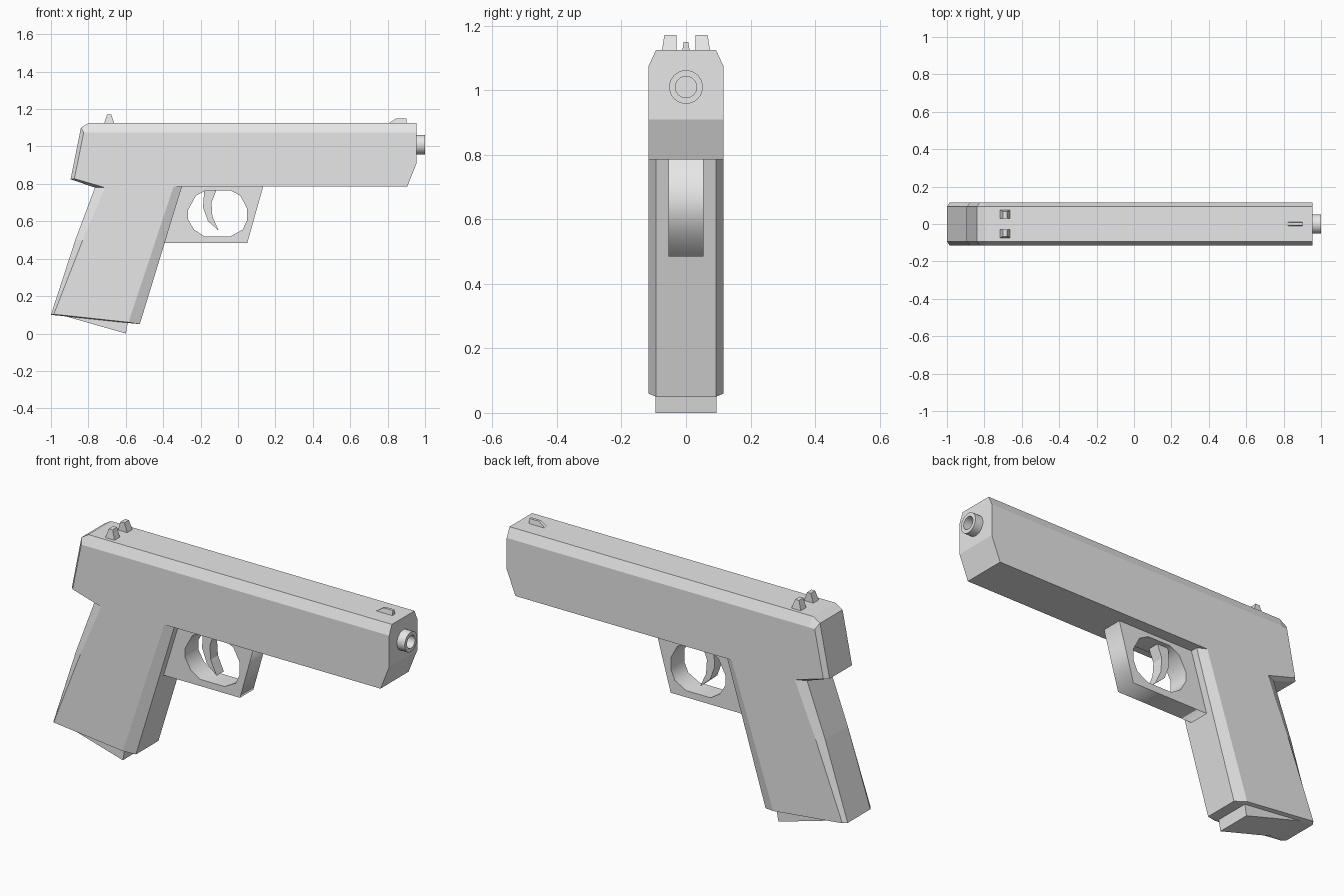
import bpy, bmesh, math

cube = bpy.data.objects.get("Cube")
if cube:
    bpy.data.objects.remove(cube, do_unlink=True)

grey = bpy.data.materials.new("light grey")
grey.use_nodes = True
COLOUR = (0.8, 0.8, 0.8, 1)
grey.diffuse_color = COLOUR
grey.node_tree.nodes["Principled BSDF"].inputs["Base Color"].default_value = COLOUR


def loft(name, rings, smooth=False):
    """Skin equal-length rings of points and cap both ends."""
    bm = bmesh.new()
    loops = [[bm.verts.new(p) for p in ring] for ring in rings]
    n = len(loops[0])
    for a, b in zip(loops, loops[1:]):
        for i in range(n):
            j = (i + 1) % n
            bm.faces.new((a[i], a[j], b[j], b[i]))
    bm.faces.new(loops[0])
    bm.faces.new(loops[-1])
    bmesh.ops.recalc_face_normals(bm, faces=bm.faces[:])
    mesh = bpy.data.meshes.new(name)
    bm.to_mesh(mesh)
    bm.free()
    mesh.materials.append(grey)
    ob = bpy.data.objects.new(name, mesh)
    bpy.context.collection.objects.link(ob)
    if smooth:
        bpy.ops.object.select_all(action='DESELECT')
        ob.select_set(True)
        bpy.context.view_layer.objects.active = ob
        bpy.ops.object.shade_smooth_by_angle(angle=math.radians(35))
    return ob


def ring(profile, y):
    return [(x, y, z) for x, z in profile]


def prism(name, profile, half):
    return loft(name, [ring(profile, -half), ring(profile, half)])


# Slide, frame and grip: outer profile, and the smaller side profile that
# leaves a chamfer along the top, the back and the grip
middle = [(0.955, 1.125), (0.955, 0.91), (0.905, 0.785), (-0.30, 0.785),
          (-0.525, 0.05), (-1.0, 0.10), (-0.87, 0.50), (-0.765, 0.78),
          (-0.895, 0.825), (-0.84, 1.10), (-0.80, 1.125)]
side = [(0.955, 1.075), (0.955, 0.91), (0.905, 0.785), (-0.345, 0.785),
        (-0.585, 0.06), (-0.985, 0.103), (-0.83, 0.50), (-0.71, 0.78),
        (-0.875, 0.828), (-0.825, 1.075), (-0.79, 1.075)]
loft("body", [ring(side, -0.116), ring(middle, -0.093),
              ring(middle, 0.093), ring(side, 0.116)])

# Magazine base below the grip
prism("magazine_base", [(-0.95, 0.10), (-0.60, 0.0), (-0.585, 0.08), (-0.90, 0.13)], 0.094)

# Trigger guard: flat filled curve with a rounded opening
guard_outer = [(-0.41, 0.485), (0.05, 0.485), (0.135, 0.787), (-0.32, 0.787)]
guard_hole = [(-0.267, 0.66), (-0.267, 0.61), (-0.235, 0.555), (-0.18, 0.52),
              (-0.04, 0.52), (0.025, 0.555), (0.048, 0.605), (0.048, 0.67),
              (0.012, 0.737), (-0.04, 0.765), (-0.17, 0.765), (-0.225, 0.737)]
curve = bpy.data.curves.new("trigger_guard", 'CURVE')
curve.dimensions = '2D'
curve.fill_mode = 'BOTH'
curve.extrude = 0.055
for points in (guard_outer, guard_hole):
    spline = curve.splines.new('POLY')
    spline.points.add(len(points) - 1)
    for p, (x, z) in zip(spline.points, points):
        p.co = (x, z, 0, 1)
    spline.use_cyclic_u = True
curve.materials.append(grey)
guard = bpy.data.objects.new("trigger_guard", curve)
guard.rotation_euler.x = math.pi / 2
bpy.context.collection.objects.link(guard)
bpy.ops.object.select_all(action='DESELECT')
guard.select_set(True)
bpy.context.view_layer.objects.active = guard
bpy.ops.object.convert(target='MESH')

# Curved trigger
prism("trigger", [(-0.18, 0.775), (-0.187, 0.675), (-0.16, 0.60), (-0.103, 0.55),
                  (-0.137, 0.625), (-0.142, 0.70), (-0.112, 0.775)], 0.03)

# Barrel tip with an open bore
SIDES = 32
barrel = [(0.94, 0.052), (1.0, 0.052), (1.0, 0.033), (0.957, 0.033)]
loft("barrel", [[(x, r * math.cos(2 * math.pi * i / SIDES),
                  1.01 + r * math.sin(2 * math.pi * i / SIDES))
                 for i in range(SIDES)] for x, r in barrel], smooth=True)

# Two rear sight posts, outer faces leaning inwards
for label, s in (("left", 1), ("right", -1)):
    loft(label + "_rear_sight", [
        [(-0.717, s * 0.03, 1.12), (-0.66, s * 0.03, 1.12),
         (-0.66, s * 0.075, 1.12), (-0.717, s * 0.075, 1.12)],
        [(-0.70, s * 0.03, 1.172), (-0.678, s * 0.03, 1.172),
         (-0.678, s * 0.067, 1.172), (-0.70, s * 0.067, 1.172)]])

# Front sight with a sloped back
loft("front_sight", [
    [(0.80, -0.012, 1.12), (0.90, -0.012, 1.12), (0.90, 0.012, 1.12), (0.80, 0.012, 1.12)],
    [(0.845, -0.007, 1.15), (0.90, -0.007, 1.15), (0.90, 0.007, 1.15), (0.845, 0.007, 1.15)]])
